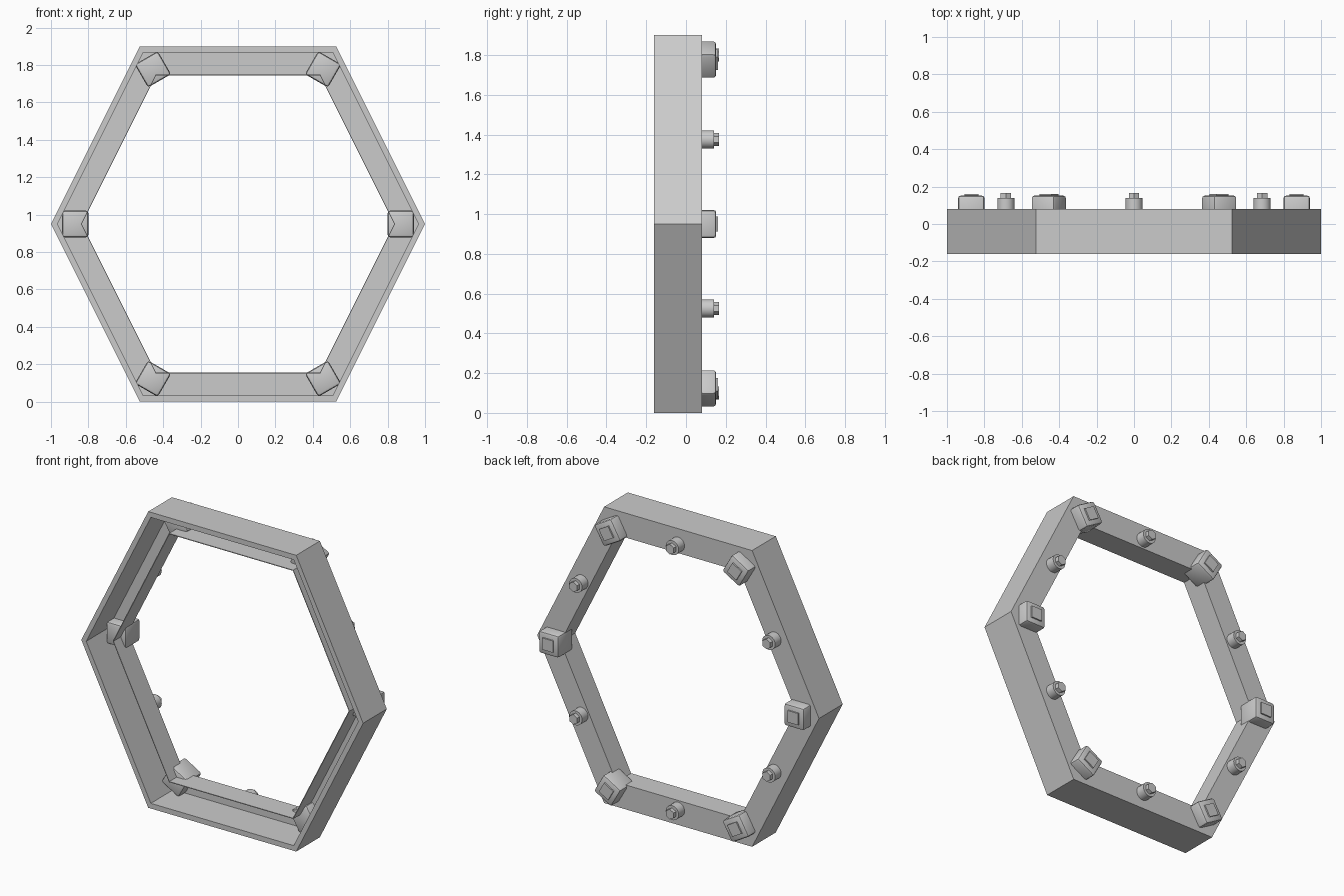
import bpy, bmesh
from math import radians
from mathutils import Matrix, Vector

old = bpy.data.objects.get("Cube")
if old:
    bpy.data.objects.remove(old, do_unlink=True)

MID = 0.95  # height of the frame centre

grey = bpy.data.materials.new("plain_grey")
grey.use_nodes = True
colour = (0.6, 0.6, 0.6, 1)
grey.diffuse_color = colour
grey.node_tree.nodes["Principled BSDF"].inputs["Base Color"].default_value = colour


def finish(name, bm):
    bmesh.ops.recalc_face_normals(bm, faces=bm.faces)
    mesh = bpy.data.meshes.new(name)
    bm.to_mesh(mesh)
    bm.free()
    mesh.materials.append(grey)
    obj = bpy.data.objects.new(name, mesh)
    bpy.context.collection.objects.link(obj)
    return obj


def box(name, centre, size, angle, bevel=0):
    bm = bmesh.new()
    bmesh.ops.create_cube(bm, size=1)
    bmesh.ops.scale(bm, vec=size, verts=bm.verts)
    if bevel:
        bmesh.ops.bevel(bm, geom=bm.edges[:], offset=bevel, segments=2,
                        profile=0.5, affect='EDGES')
    obj = finish(name, bm)
    obj.matrix_world = Matrix.Translation(centre) @ Matrix.Rotation(-angle, 4, 'Y')
    return obj


def rod(name, centre, radius, depth, sides):
    bm = bmesh.new()
    bmesh.ops.create_cone(bm, cap_ends=True, segments=sides, radius1=radius,
                          radius2=radius, depth=depth)
    obj = finish(name, bm)
    obj.matrix_world = Matrix.Translation(centre) @ Matrix.Rotation(radians(-90), 4, 'X')
    return obj


def smooth(obj):
    bpy.ops.object.select_all(action='DESELECT')
    obj.select_set(True)
    bpy.context.view_layer.objects.active = obj
    bpy.ops.object.shade_smooth_by_angle(angle=radians(35))


# Hexagonal channel frame, open to the front: a (scale, y) section swept round
hexagon = [(1, 0), (0.525, 0.95), (-0.525, 0.95),
           (-1, 0), (-0.525, -0.95), (0.525, -0.95)]
section = [(1, -0.16), (1, 0.08), (0.835, 0.08), (0.835, -0.07),
           (0.84, -0.07), (0.84, 0.07), (0.965, 0.07), (0.965, -0.16)]
bm = bmesh.new()
rings = [[bm.verts.new((x * s, y, MID + z * s)) for s, y in section]
         for x, z in hexagon]
for i, ring in enumerate(rings):
    after = rings[(i + 1) % len(rings)]
    for j in range(len(section)):
        k = (j + 1) % len(section)
        bm.faces.new((ring[j], ring[k], after[k], after[j]))
finish("hexagon_frame", bm)

# Rounded corner blocks passing through the back plate, with a raised pad
corners = [(0.87, 0), (0.455, 0.827), (-0.455, 0.827),
           (-0.87, 0), (-0.455, -0.827), (0.455, -0.827)]
for i, (x, z) in enumerate(corners):
    turn = radians(60 * i)
    block = box(f"corner_block_{i + 1}", Vector((x, 0.078, MID + z)),
                (0.142, 0.148, 0.142), turn, 0.015)
    smooth(block)
    box(f"corner_pad_{i + 1}", Vector((x, 0.153, MID + z)),
        (0.075, 0.016, 0.075), turn)

# Round studs with hexagonal tips at the middle of each side
studs = [(0, 0.85), (0.685, 0.425), (0.685, -0.425),
         (0, -0.85), (-0.685, -0.425), (-0.685, 0.425)]
for i, (x, z) in enumerate(studs):
    smooth(rod(f"stud_{i + 1}", Vector((x, 0.105, MID + z)), 0.046, 0.07, 24))
    rod(f"stud_tip_{i + 1}", Vector((x, 0.15, MID + z)), 0.032, 0.03, 6)
